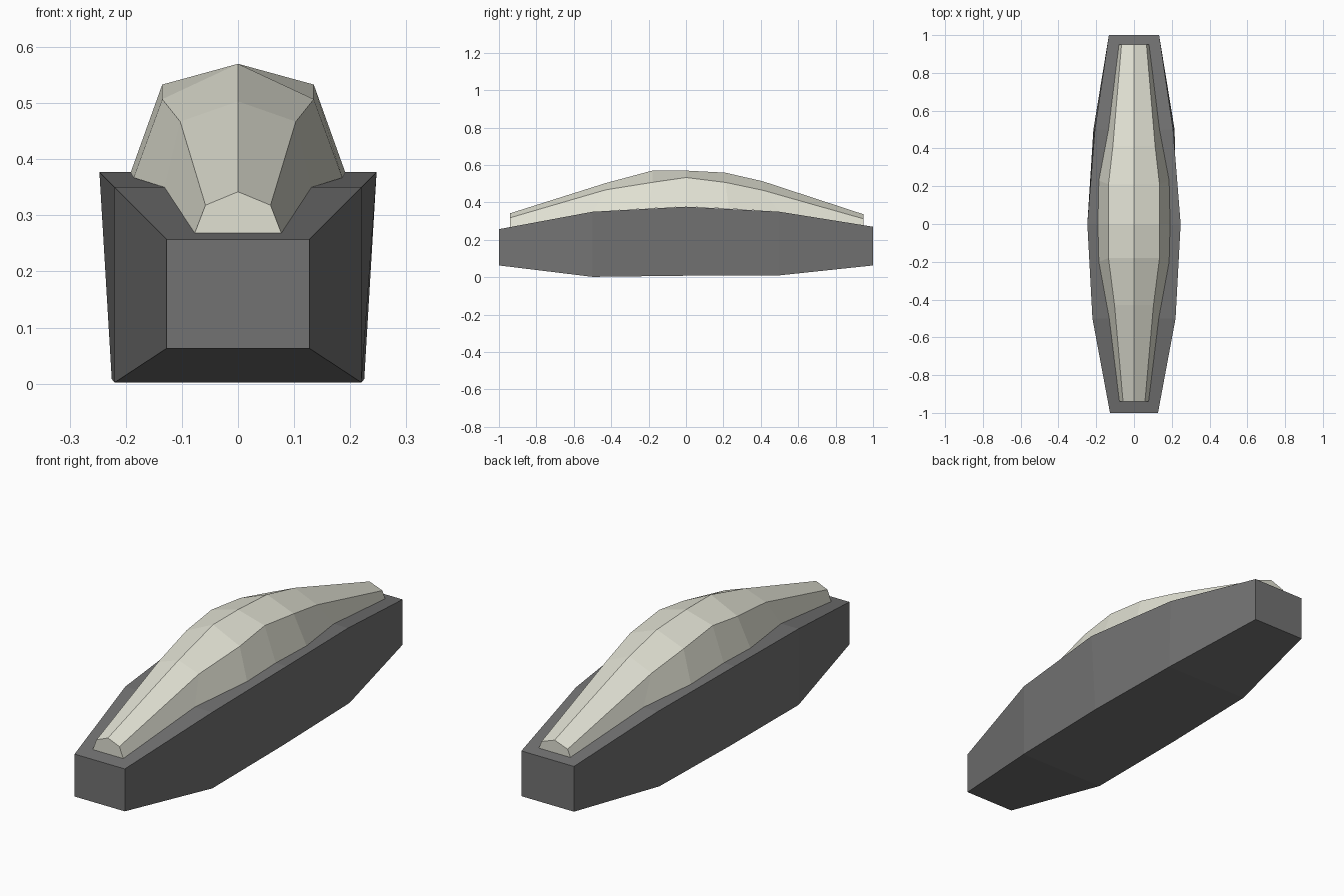
import bpy
import bmesh

if "Cube" in bpy.data.objects:
    bpy.data.objects.remove(bpy.data.objects["Cube"])


def loft(name, sections, color):
    """Skin a row of mirrored cross-sections and cap both ends."""
    bm = bmesh.new()
    rings = [[bm.verts.new(p) for p in s] for s in sections]
    n = len(rings[0])
    for a, b in zip(rings, rings[1:]):
        for i in range(n):
            j = (i + 1) % n
            bm.faces.new((a[i], a[j], b[j], b[i]))
    bm.faces.new(rings[0])
    bm.faces.new(rings[-1])
    bmesh.ops.recalc_face_normals(bm, faces=bm.faces[:])
    mesh = bpy.data.meshes.new(name)
    bm.to_mesh(mesh)
    bm.free()
    mat = bpy.data.materials.new(name + "_paint")
    mat.diffuse_color = color
    mat.use_nodes = True
    mat.node_tree.nodes["Principled BSDF"].inputs["Base Color"].default_value = mat.diffuse_color
    mesh.materials.append(mat)
    obj = bpy.data.objects.new(name, mesh)
    bpy.context.collection.objects.link(obj)
    return obj


# Tapered box hull: y, bottom half width, bottom z, top half width, top z
hull = [
    (-1.0, 0.127, 0.063, 0.127, 0.257),
    (-0.5, 0.22, 0.002, 0.22, 0.35),
    (0.0, 0.225, 0.008, 0.247, 0.377),
    (0.5, 0.215, 0.01, 0.207, 0.35),
    (1.0, 0.133, 0.063, 0.133, 0.27),
]
loft("hull", [[(-bw, y, bz), (bw, y, bz), (tw, y, tz), (-tw, y, tz)]
              for y, bw, bz, tw, tz in hull], (0.17, 0.17, 0.17, 1))

# Ridged canopy: base y, x, z; shoulder y, x, z; ridge z
canopy = [
    (-0.94, 0.078, 0.266, -0.94, 0.058, 0.318, 0.342),
    (-0.50, 0.131, 0.350, -0.43, 0.103, 0.467, 0.503),
    (-0.20, 0.186, 0.367, -0.18, 0.135, 0.507, 0.570),
    (0.00, 0.191, 0.377, 0.00, 0.135, 0.533, 0.570),
    (0.23, 0.186, 0.366, 0.21, 0.135, 0.507, 0.559),
    (0.50, 0.135, 0.350, 0.41, 0.112, 0.465, 0.513),
    (0.95, 0.080, 0.277, 0.95, 0.066, 0.312, 0.336),
]
loft("canopy", [[(-bx, by, bz), (bx, by, bz), (sx, sy, sz), (0, sy, rz), (-sx, sy, sz)]
                for by, bx, bz, sy, sx, sz, rz in canopy], (0.75, 0.75, 0.65, 1))
